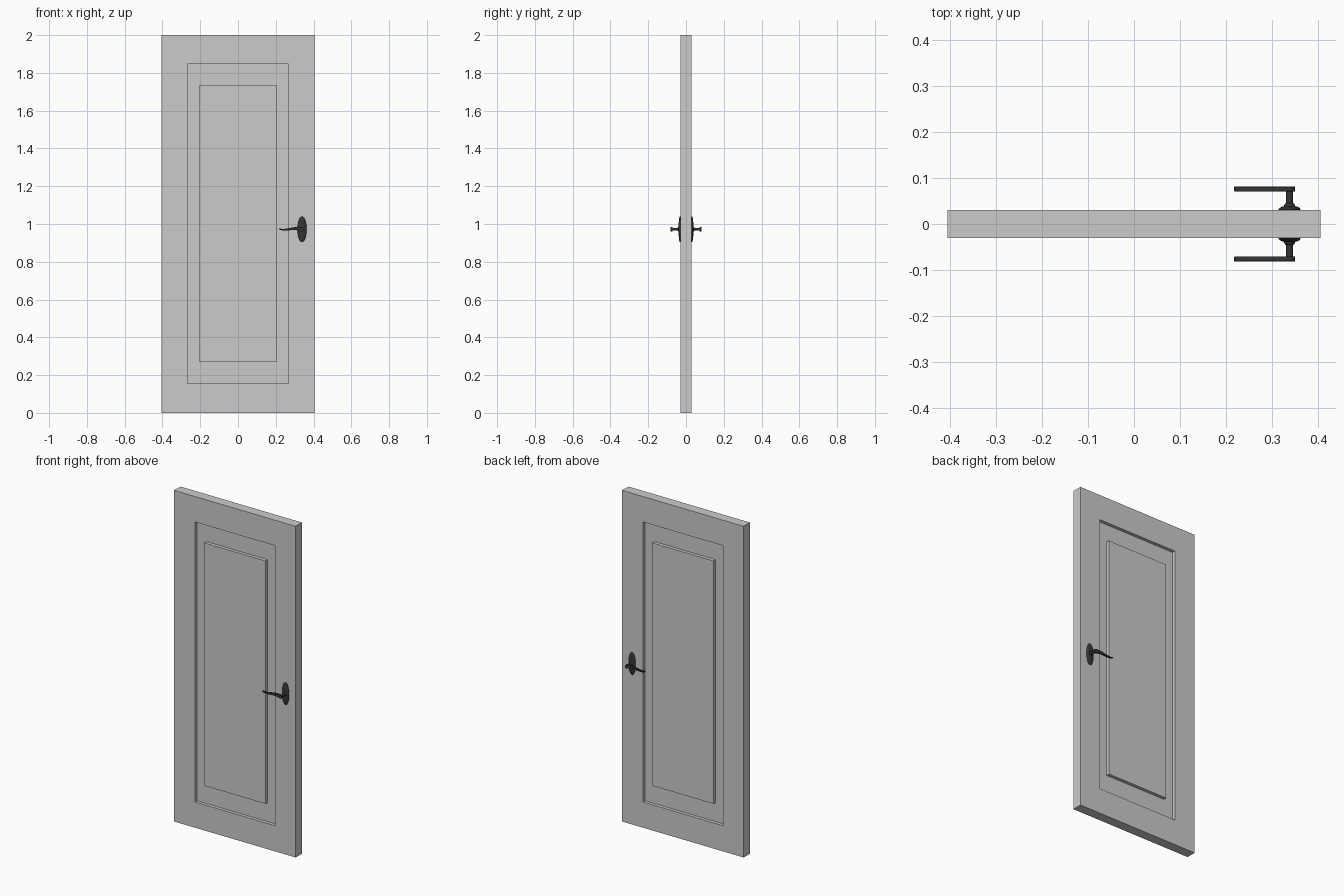
import bpy, bmesh, math

if "Cube" in bpy.data.objects:
    bpy.data.objects.remove(bpy.data.objects["Cube"])

HX, HZ = 0.339, 0.972      # handle axis
FACE = 0.03                # half thickness of the door

dark = bpy.data.materials.new("dark_metal")
dark.diffuse_color = (0.035, 0.035, 0.035, 1)
dark.use_nodes = True
dark.node_tree.nodes["Principled BSDF"].inputs["Base Color"].default_value = dark.diffuse_color


def finish(name, bm, mat=None, smooth=False):
    bmesh.ops.recalc_face_normals(bm, faces=bm.faces)
    mesh = bpy.data.meshes.new(name)
    bm.to_mesh(mesh)
    bm.free()
    obj = bpy.data.objects.new(name, mesh)
    bpy.context.collection.objects.link(obj)
    if mat:
        mesh.materials.append(mat)
    if smooth:
        bpy.context.view_layer.objects.active = obj
        obj.select_set(True)
        bpy.ops.object.shade_smooth_by_angle(angle=math.radians(35))
        obj.select_set(False)
    return obj


def skin(name, loops, **kw):
    """Bridge successive closed point loops and cap both ends."""
    bm = bmesh.new()
    rings = [[bm.verts.new(p) for p in loop] for loop in loops]
    n = len(rings[0])
    for a, b in zip(rings, rings[1:]):
        for i in range(n):
            j = (i + 1) % n
            bm.faces.new((a[i], a[j], b[j], b[i]))
    bm.faces.new(rings[0])
    bm.faces.new(rings[-1])
    return finish(name, bm, **kw)


def rect(hx, z0, z1, y):
    return [(-hx, y, z0), (hx, y, z0), (hx, y, z1), (-hx, y, z1)]


def oval(rx, rz, y, n=40):
    return [(HX + rx * math.cos(2 * math.pi * i / n), y,
             HZ + rz * math.sin(2 * math.pi * i / n)) for i in range(n)]


# Door leaf: recessed moulding groove around a flush panel, on both faces
GROOVE = 0.02
OUTER, RECESS, PANEL = (0.406, 0, 2), (0.267, 0.155, 1.846), (0.204, 0.27, 1.737)
steps = [(PANEL, FACE), (PANEL, FACE - GROOVE), (RECESS, FACE - GROOVE),
         (RECESS, FACE), (OUTER, FACE)]
skin("door_leaf", [rect(*r, -y) for r, y in steps] +
     [rect(*r, y) for r, y in reversed(steps)])

# Lever centre line: x, z, half height from tip to hub
LEVER = [(0.218, 0.974, 0.0025), (0.226, 0.9715, 0.0035), (0.238, 0.970, 0.0043),
         (0.252, 0.970, 0.005), (0.268, 0.972, 0.0058), (0.284, 0.9745, 0.0065),
         (0.300, 0.976, 0.0075), (0.315, 0.9755, 0.009), (0.328, 0.9735, 0.0108)]
HUB = 0.012

for side, s in (("front", -1), ("back", 1)):
    # Domed oval rosette
    skin(f"{side}_rosette", [oval(rx, rz, s * y) for rx, rz, y in (
        (0.024, 0.068, FACE - 0.002), (0.024, 0.068, FACE + 0.002),
        (0.022, 0.064, FACE + 0.005), (0.017, 0.052, FACE + 0.0075),
        (0.012, 0.03, FACE + 0.009))], mat=dark, smooth=True)

    # Collar and stem
    skin(f"{side}_stem", [oval(r, r, s * y, 24) for r, y in (
        (0.012, FACE), (0.012, 0.041), (0.010, 0.044), (0.0075, 0.046),
        (0.0075, 0.073))], mat=dark, smooth=True)

    # Wavy lever, extruded from its side outline with a rounded hub end
    arc = [(HX + HUB * math.cos(a), HZ + HUB * math.sin(a))
           for a in (math.pi * (k / 12 - 0.5) for k in range(13))]
    outline = ([(x, z - h) for x, z, h in LEVER] + arc +
               [(x, z + h) for x, z, h in reversed(LEVER)])
    lever = skin(f"{side}_lever", [[(x, s * y, z) for x, z in outline]
                                   for y in (0.071, 0.082)], mat=dark, smooth=True)
    bev = lever.modifiers.new("soft_edges", "BEVEL")
    bev.width = 0.0015
    bev.segments = 2
